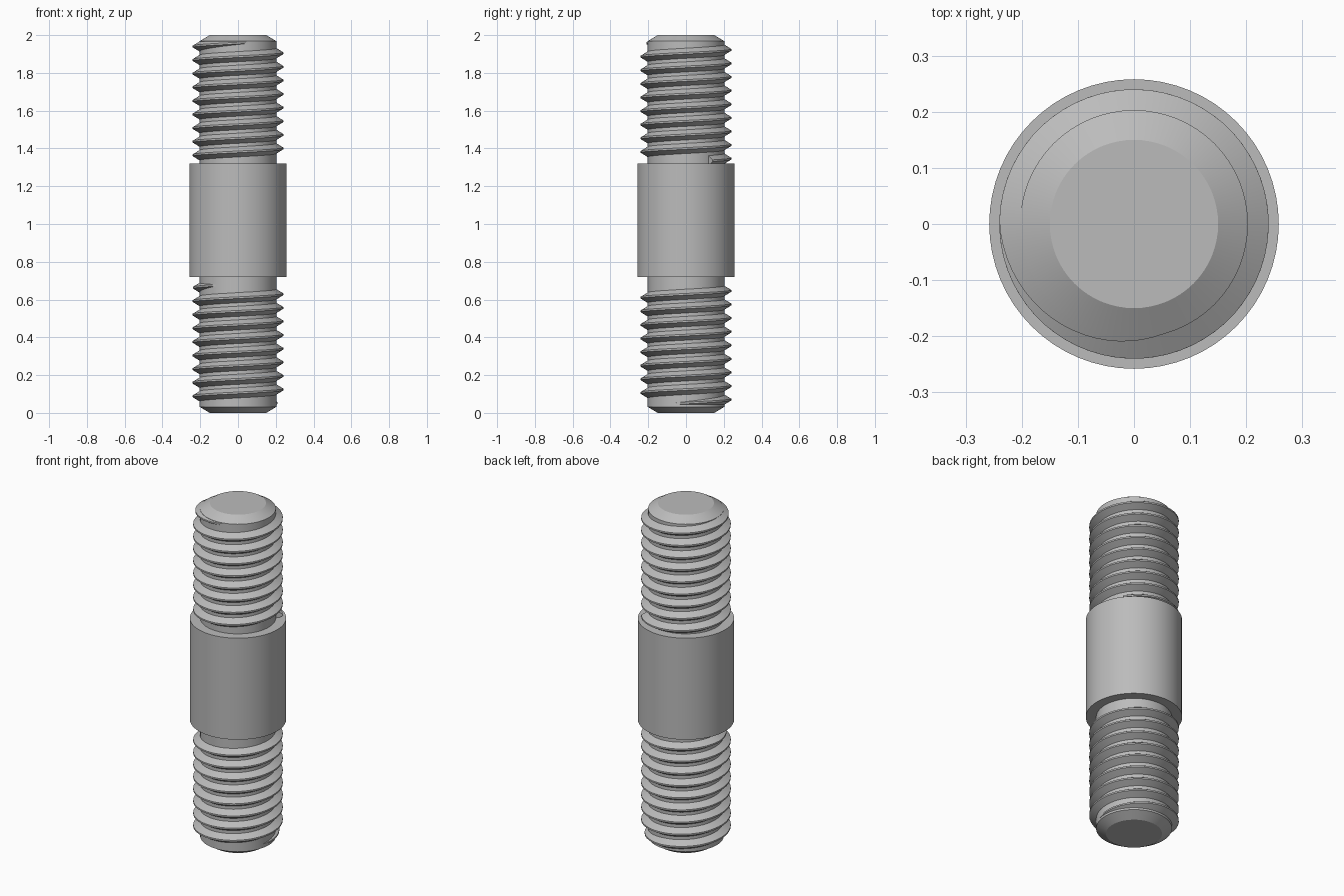
import bpy, bmesh, math

if "Cube" in bpy.data.objects:
    bpy.data.objects.remove(bpy.data.objects["Cube"], do_unlink=True)

CORE, CREST, COLLAR = 0.203, 0.24, 0.258
PITCH = 0.072
SEG = 64

steel = bpy.data.materials.new("grey steel")
steel.use_nodes = True
GREY = (0.5, 0.5, 0.5, 1)
steel.diffuse_color = GREY
steel.node_tree.nodes["Principled BSDF"].inputs["Base Color"].default_value = GREY


def finish(name, bm):
    bmesh.ops.recalc_face_normals(bm, faces=bm.faces)
    mesh = bpy.data.meshes.new(name)
    bm.to_mesh(mesh)
    bm.free()
    mesh.materials.append(steel)
    obj = bpy.data.objects.new(name, mesh)
    bpy.context.collection.objects.link(obj)
    bpy.ops.object.select_all(action='DESELECT')
    bpy.context.view_layer.objects.active = obj
    obj.select_set(True)
    bpy.ops.object.shade_smooth_by_angle(angle=math.radians(25))


def skin(bm, rings, closed):
    """Bridge successive vertex rings and cap both ends."""
    for a, b in zip(rings, rings[1:]):
        for i in range(len(a)):
            j = (i + 1) % len(a)
            bm.faces.new((a[i], a[j], b[j], b[i]))
    bm.faces.new(rings[0])
    bm.faces.new(rings[-1])


def turned(name, profile):
    """Solid of revolution from (radius, height) pairs."""
    bm = bmesh.new()
    rings = [[bm.verts.new((r * math.cos(math.tau * i / SEG), r * math.sin(math.tau * i / SEG), z))
              for i in range(SEG)] for r, z in profile]
    skin(bm, rings, True)
    finish(name, bm)


def thread(name, z_ref, ang_ref, start, end, fade_start, fade_end):
    """Right-hand ridge; start and end are angles, fades sink the ridge into the core."""
    bm = bmesh.new()
    steps = round((end - start) / 360 * SEG)
    depth = CREST - CORE
    sink = 0.006
    foot = PITCH * 0.375 + sink * 0.58
    tip = PITCH / 16
    rings = []
    for k in range(steps + 1):
        ang = start + (end - start) * k / steps
        fade = 1.0
        if fade_start:
            fade = min(fade, (ang - start) / fade_start)
        if fade_end:
            fade = min(fade, (end - ang) / fade_end)
        drop = (1 - fade) * depth
        z = z_ref + PITCH * (ang - ang_ref) / 360
        a = math.radians(ang)
        section = ((CORE - sink, -foot), (CREST, -tip), (CREST, tip), (CORE - sink, foot))
        rings.append([bm.verts.new(((r - drop) * math.cos(a), (r - drop) * math.sin(a), z + dz))
                      for r, dz in section])
    skin(bm, rings, False)
    finish(name, bm)


# Shank with chamfered ends, and the plain collar around its middle
turned("shank", [(0.15, 0), (CORE, 0.032), (CORE, 1.968), (0.15, 2)])
turned("collar", [(COLLAR, 0.72), (COLLAR, 1.32)])

# Upper thread runs out of the collar and fades near the top
thread("upper_thread", 1.94, 180, 180 - 360 * 8.4, 285, 0, 105)

# Lower thread fades in near the bottom and stops under the collar
thread("lower_thread", 0.07, 90, -15, 90 + 360 * 8.4, 105, 60)
